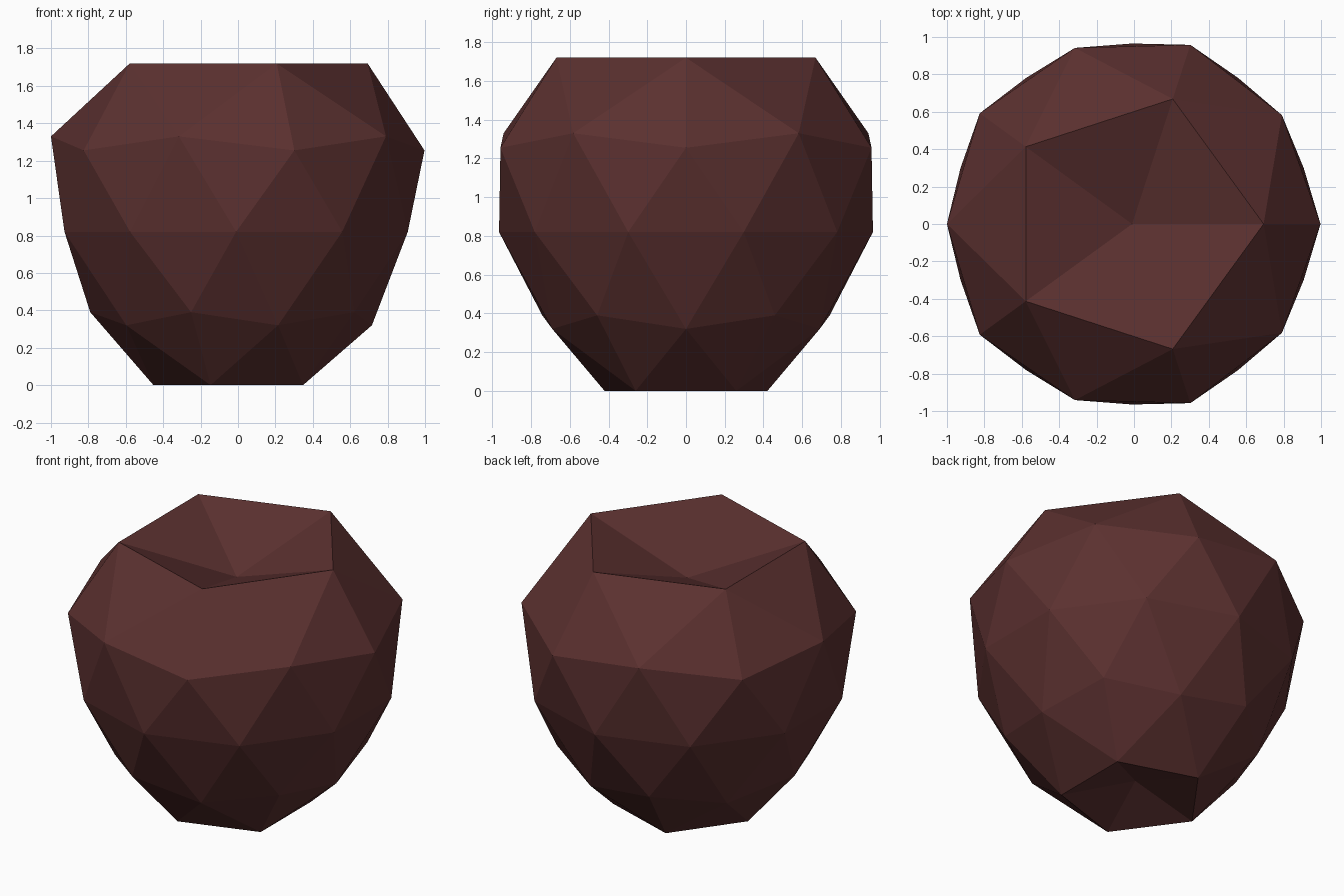
import bpy
import bmesh
from mathutils import Vector

cube = bpy.data.objects.get("Cube")
if cube:
    bpy.data.objects.remove(cube, do_unlink=True)

# Dark reddish brown
mat = bpy.data.materials.new("dark_brown")
mat.use_nodes = True
colour = (0.105, 0.03, 0.029, 1.0)
mat.diffuse_color = colour
mat.node_tree.nodes["Principled BSDF"].inputs["Base Color"].default_value = colour

# Latitude rings of the sphere, top to bottom: (sphere height, new height, new radius)
# The two poles are pushed in to leave shallow hollows.
RINGS = [
    (1.0, 1.485, 0.0),
    (0.851, 1.72, 0.703),
    (0.526, 1.33, 0.99),
    (0.447, 1.255, 1.007),
    (0.0, 0.82, 0.965),
    (-0.447, 0.39, 0.78),
    (-0.526, 0.32, 0.726),
    (-0.851, 0.0, 0.442),
    (-1.0, 0.115, 0.0),
]
CENTRE_X = -0.01

# Faceted body: an icosphere reshaped ring by ring
bm = bmesh.new()
bmesh.ops.create_icosphere(bm, subdivisions=2, radius=1.0)
for v in bm.verts:
    _, height, radius = min(RINGS, key=lambda ring: abs(ring[0] - v.co.z))
    flat = Vector((v.co.x, v.co.y, 0))
    if radius > 0:
        flat = flat.normalized() * radius
    v.co = flat + Vector((CENTRE_X, 0, height))
bmesh.ops.recalc_face_normals(bm, faces=bm.faces)

mesh = bpy.data.meshes.new("faceted_body")
bm.to_mesh(mesh)
bm.free()
mesh.materials.append(mat)
body = bpy.data.objects.new("faceted_body", mesh)
bpy.context.collection.objects.link(body)
